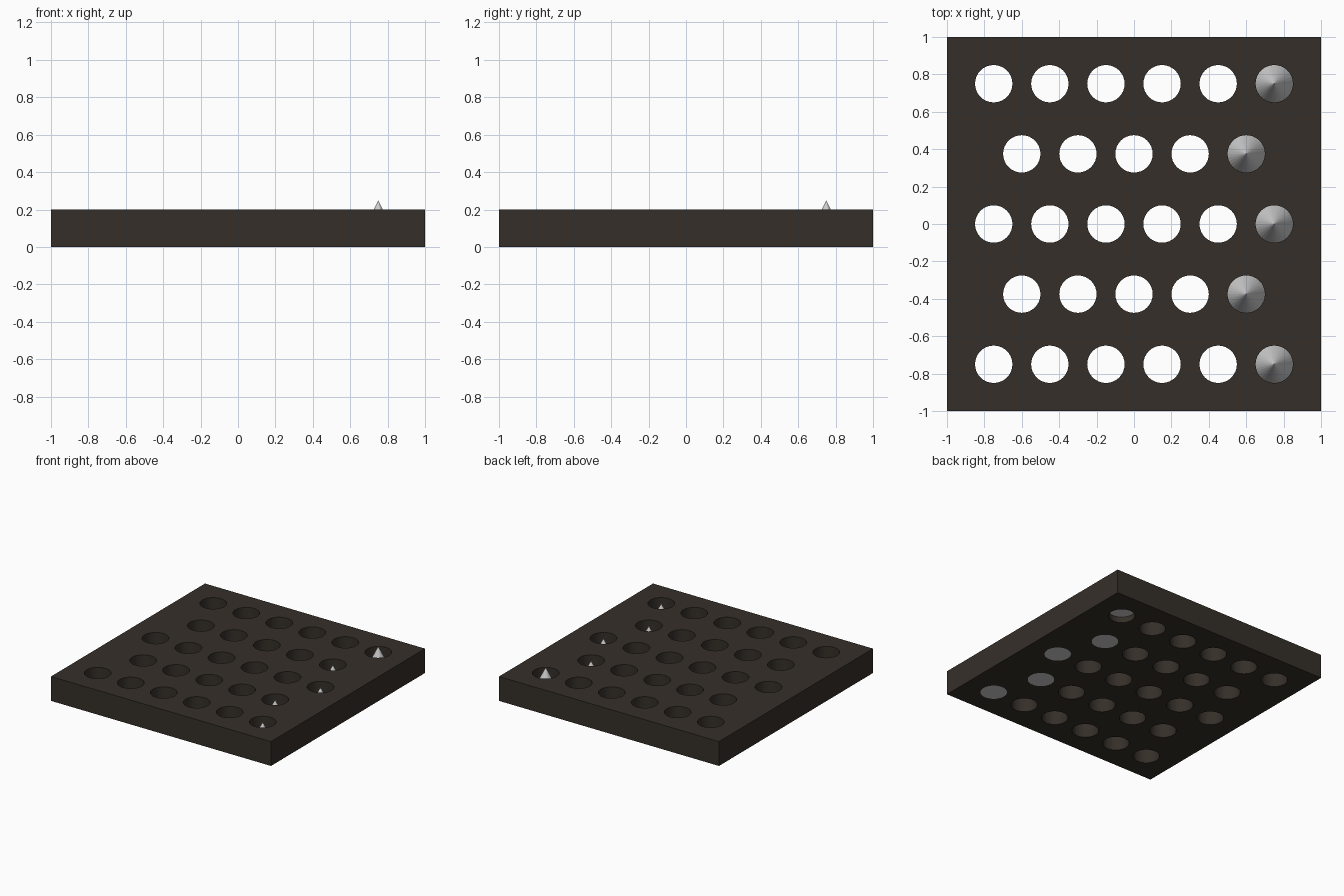
import bpy

if "Cube" in bpy.data.objects:
    bpy.data.objects.remove(bpy.data.objects["Cube"])

RADIUS, THICK, SIDES = 0.1, 0.2, 32

# Hole layout: staggered rows of six and five
rows = [(0.75, 6), (0.375, 5), (0.0, 6), (-0.375, 5), (-0.75, 6)]
holes = [[(0.3 * (i - (n - 1) / 2), y) for i in range(n)] for y, n in rows]

dark = bpy.data.materials.new("dark_board")
dark.diffuse_color = (0.036, 0.028, 0.022, 1)
dark.use_nodes = True
dark.node_tree.nodes["Principled BSDF"].inputs["Base Color"].default_value = dark.diffuse_color

# Board
bpy.ops.mesh.primitive_cube_add(size=1, location=(0, 0, THICK / 2))
board = bpy.context.object
board.name = "peg_board"
board.scale = (2, 2, THICK)
bpy.ops.object.transform_apply(location=True, scale=True)
board.data.materials.append(dark)

# Hole cutters, joined into one object
cutters = []
for row in holes:
    for x, y in row:
        bpy.ops.mesh.primitive_cylinder_add(
            vertices=SIDES, radius=RADIUS, depth=0.6, location=(x, y, THICK / 2))
        cutters.append(bpy.context.object)
for c in cutters:
    c.select_set(True)
bpy.ops.object.join()
cutter = bpy.context.object
cutter.name = "hole_cutter"
cutter.data.materials.append(dark)

# Drill the holes, then discard the cutter
mod = board.modifiers.new("holes", 'BOOLEAN')
mod.operation = 'DIFFERENCE'
mod.solver = 'EXACT'
mod.object = cutter
bpy.ops.object.select_all(action='DESELECT')
board.select_set(True)
bpy.context.view_layer.objects.active = board
bpy.ops.object.modifier_apply(modifier=mod.name)
bpy.data.objects.remove(cutter, do_unlink=True)

# Cone spikes in the right-hand hole of each row; the back one is raised
for i, row in enumerate(holes):
    x, y = row[-1]
    base = 0.048 if i == 0 else 0.0
    bpy.ops.mesh.primitive_cone_add(
        vertices=SIDES, radius1=RADIUS, radius2=0, depth=0.2,
        location=(x, y, base + 0.1))
    bpy.context.object.name = f"spike_{i + 1}"
